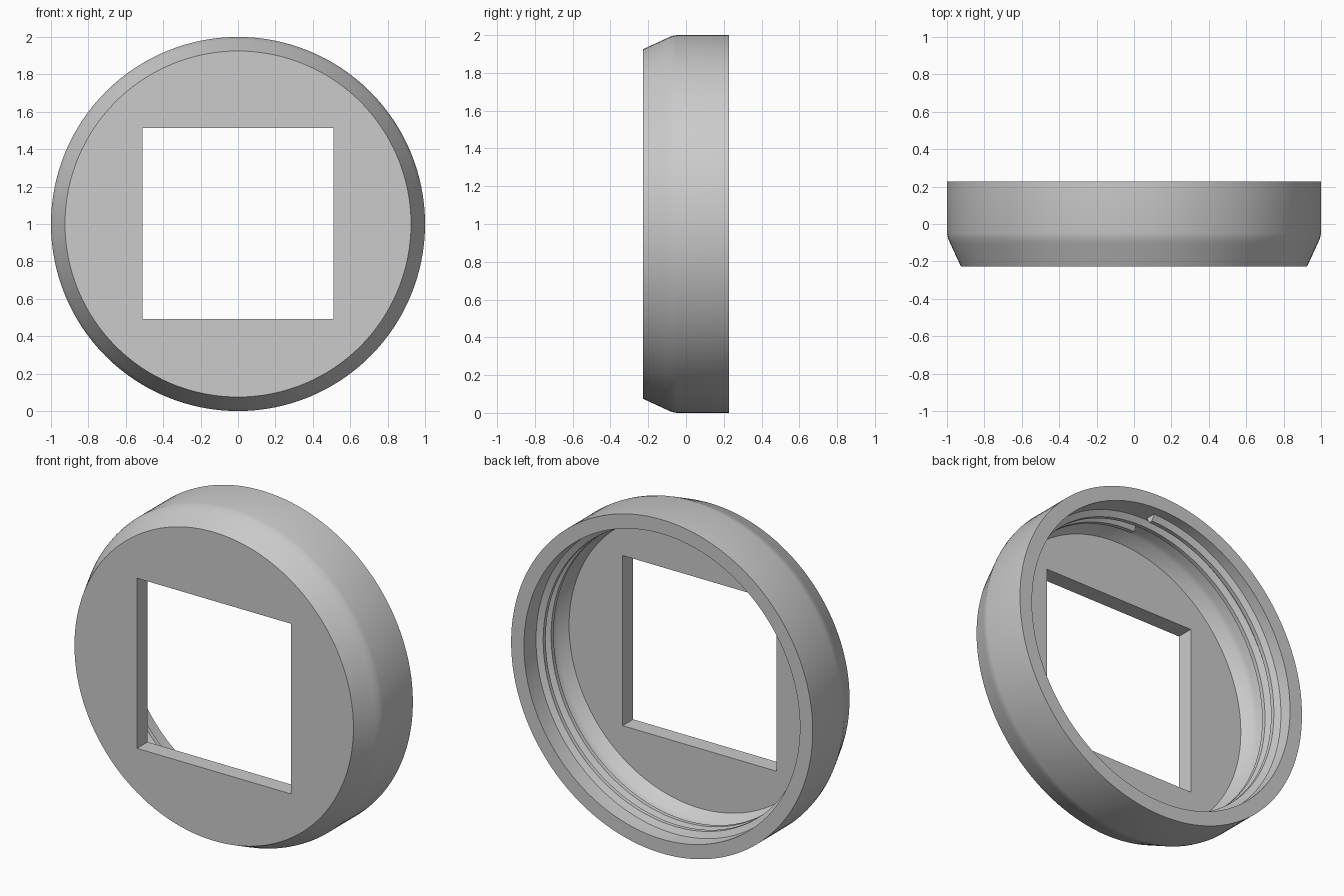
import bpy, bmesh
from math import cos, sin, pi, radians

if "Cube" in bpy.data.objects:
    bpy.data.objects.remove(bpy.data.objects["Cube"])

grey = bpy.data.materials.new("plain grey")
grey.use_nodes = True
grey.diffuse_color = (0.6, 0.6, 0.6, 1)
grey.node_tree.nodes["Principled BSDF"].inputs["Base Color"].default_value = (0.6, 0.6, 0.6, 1)

SEGMENTS = 128


def make_object(name, bm):
    bmesh.ops.recalc_face_normals(bm, faces=bm.faces)
    mesh = bpy.data.meshes.new(name)
    bm.to_mesh(mesh)
    bm.free()
    mesh.materials.append(grey)
    obj = bpy.data.objects.new(name, mesh)
    bpy.context.collection.objects.link(obj)
    return obj


def ring_point(radius, y, angle):
    return (radius * cos(angle), y, 1 + radius * sin(angle))


def smooth(obj, angle):
    bpy.ops.object.select_all(action="DESELECT")
    obj.select_set(True)
    bpy.context.view_layer.objects.active = obj
    bpy.ops.object.shade_smooth_by_angle(angle=radians(angle))


# Cap: lathed cup with a bevelled front shoulder, open at the back
profile = [(0.925, -0.228), (0.982, -0.105), (0.994, -0.078), (1, -0.05),
           (1, 0.228), (0.915, 0.228), (0.915, -0.04), (0.905, -0.07),
           (0.865, -0.128)]
bm = bmesh.new()
rings = [[bm.verts.new(ring_point(r, y, 2 * pi * i / SEGMENTS)) for i in range(SEGMENTS)]
         for r, y in profile]
for a, b in zip(rings, rings[1:]):
    for i in range(SEGMENTS):
        j = (i + 1) % SEGMENTS
        bm.faces.new((a[i], a[j], b[j], b[i]))
bm.faces.new(rings[0])
bm.faces.new(rings[-1])
cap = make_object("cap", bm)

# Square opening through the front plate
bm = bmesh.new()
bmesh.ops.create_cube(bm, size=1.02)
for v in bm.verts:
    v.co.z += 1.003
cutter = make_object("opening_cutter", bm)
cutter.hide_render = True
cut = cap.modifiers.new("square opening", "BOOLEAN")
cut.operation = "DIFFERENCE"
cut.solver = "EXACT"
cut.object = cutter
bpy.context.view_layer.objects.active = cap
bpy.ops.object.modifier_apply(modifier=cut.name)
bpy.data.objects.remove(cutter)
smooth(cap, 28)

# Screw thread: trapezoid section swept along a helix inside the wall
section = [(0.925, 0.035), (0.88, 0.012), (0.88, -0.012), (0.925, -0.035)]
TURNS, PITCH, START = 2, 0.075, 0.14
bm = bmesh.new()
steps = TURNS * SEGMENTS
rows = []
for i in range(steps + 1):
    turn = i / SEGMENTS
    rows.append([bm.verts.new(ring_point(r, START - PITCH * turn + dy, pi / 2 + 2 * pi * turn))
                 for r, dy in section])
for a, b in zip(rows, rows[1:]):
    for k in range(4):
        n = (k + 1) % 4
        bm.faces.new((a[k], a[n], b[n], b[k]))
bm.faces.new(rows[0])
bm.faces.new(rows[-1])
thread = make_object("screw_thread", bm)
smooth(thread, 28)
